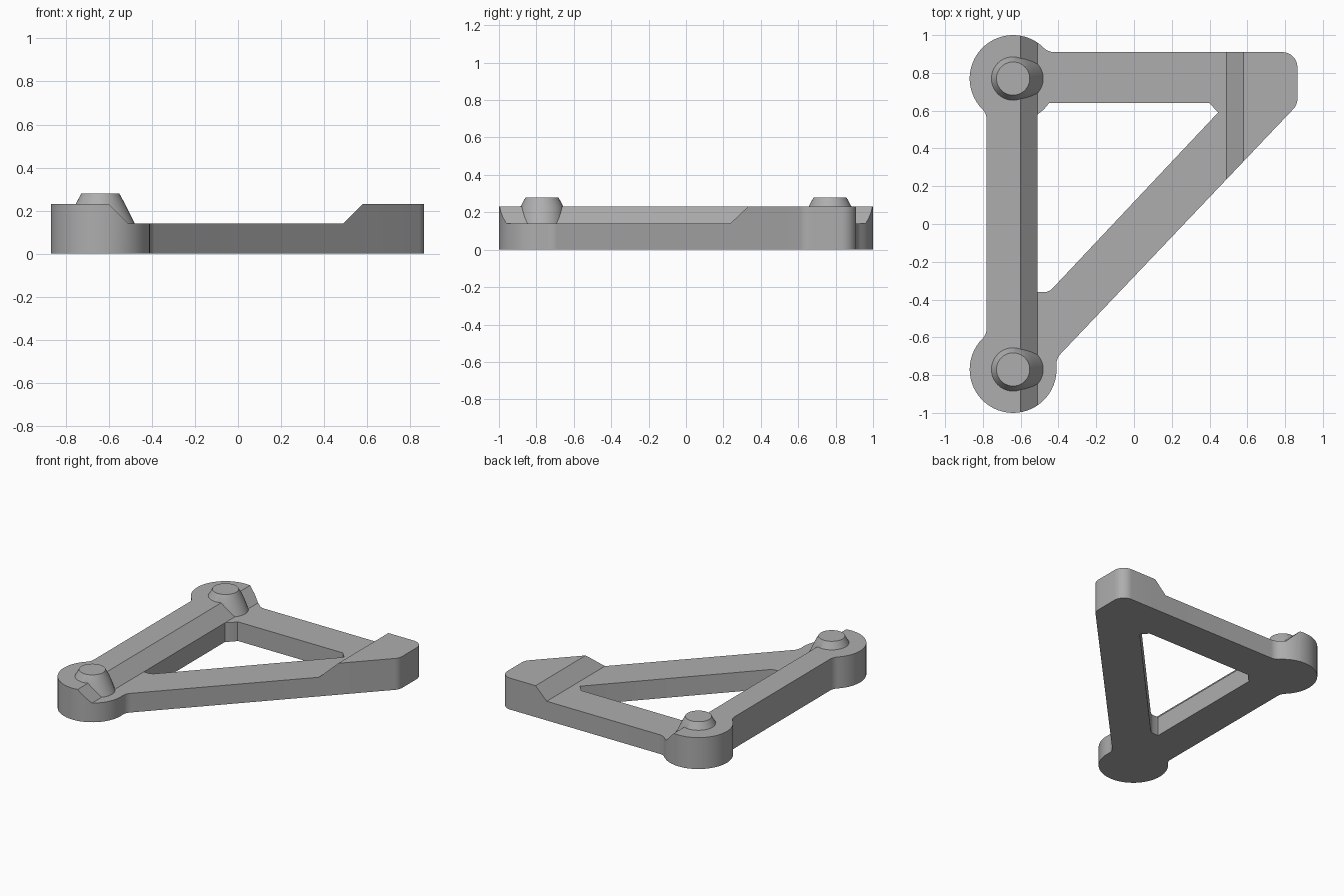
import bpy, bmesh
from math import cos, sin, radians, pi

cube = bpy.data.objects.get("Cube")
if cube:
    bpy.data.objects.remove(cube)

grey = bpy.data.materials.new("plain grey")
grey.use_nodes = True
colour = (0.42, 0.42, 0.42, 1)
grey.diffuse_color = colour
grey.node_tree.nodes["Principled BSDF"].inputs["Base Color"].default_value = colour


def arc(cx, cy, r, start, end, n):
    """Points on an arc, angles in degrees."""
    angles = [radians(start + (end - start) * i / n) for i in range(n + 1)]
    return [(cx + r * cos(a), cy + r * sin(a)) for a in angles]


def finish(name, bm):
    bmesh.ops.recalc_face_normals(bm, faces=bm.faces[:])
    mesh = bpy.data.meshes.new(name)
    bm.to_mesh(mesh)
    bm.free()
    mesh.materials.append(grey)
    obj = bpy.data.objects.new(name, mesh)
    bpy.context.collection.objects.link(obj)
    bpy.ops.object.select_all(action="DESELECT")
    obj.select_set(True)
    bpy.context.view_layer.objects.active = obj
    bpy.ops.object.shade_smooth_by_angle(angle=radians(25))
    return obj


# Frame sizes
PX, PY, BOSS, FILLET = -0.64, 0.77, 0.23, 0.08
LOW, HIGH = 0.14, 0.23
STEPS = [(-0.60, HIGH), (-0.51, LOW), (0.49, LOW), (0.58, HIGH)]


def top_height(x):
    """Height of the frame's upper surface along x."""
    if x <= STEPS[0][0]:
        return HIGH
    for (x0, z0), (x1, z1) in zip(STEPS, STEPS[1:]):
        if x <= x1:
            return z0 + (z1 - z0) * (x - x0) / (x1 - x0)
    return HIGH


# Outer outline: two round bosses, blended into three bars
outer = (arc(PX, -PY, BOSS, 135, 365, 36)
         + arc(-0.331, -0.743, FILLET, 185, 136.4, 6)
         + arc(0.785, 0.663, FILLET, -43.6, 0, 6)
         + arc(0.785, 0.83, FILLET, 0, 90, 10)
         + arc(-0.422, 0.99, FILLET, 270, 225, 6)
         + arc(PX, PY, BOSS, 45, 225, 30)
         + arc(-0.86, 0.552, FILLET, 45, 0, 6)
         + arc(-0.86, -0.552, FILLET, 0, -45, 6))
# Inner opening, with the boss showing in one corner
inner = (arc(PX, PY, BOSS, -55.6, -34.4, 4)
         + [(0.40, 0.64), (0.445, 0.59), (-0.44, -0.35), (-0.465, -0.36), (-0.51, -0.36)])

bm = bmesh.new()
for loop in (outer, inner):
    verts = [bm.verts.new((x, y, 0)) for x, y in loop]
    for a, b in zip(verts, verts[1:] + verts[:1]):
        bm.edges.new((a, b))
bmesh.ops.remove_doubles(bm, verts=bm.verts[:], dist=0.003)
bmesh.ops.triangle_fill(bm, use_beauty=True, edges=bm.edges[:])
for x, _ in STEPS:
    bmesh.ops.bisect_plane(bm, geom=bm.verts[:] + bm.edges[:] + bm.faces[:],
                           plane_co=(x, 0, 0), plane_no=(1, 0, 0), dist=0.0005)
raised = bmesh.ops.extrude_face_region(bm, geom=bm.faces[:], use_keep_orig=True)
for v in raised["geom"]:
    if isinstance(v, bmesh.types.BMVert):
        v.co.z = top_height(v.co.x)
finish("triangular_frame", bm)


# Pins: sheared foot along the slope, with a tapered cap
def pin(name, y, n=40):
    bm = bmesh.new()
    rings = []
    for cx, r, z in ((-0.595, 0.115, LOW - 0.001), (PX, 0.115, HIGH), (PX, 0.088, 0.28)):
        rings.append([bm.verts.new((cx + r * cos(2 * pi * i / n), y + r * sin(2 * pi * i / n), z))
                      for i in range(n)])
    for low, high in zip(rings, rings[1:]):
        for i in range(n):
            j = (i + 1) % n
            bm.faces.new((low[i], low[j], high[j], high[i]))
    bm.faces.new(rings[0][::-1])
    bm.faces.new(rings[-1])
    finish(name, bm)


pin("back_pin", PY)
pin("front_pin", -PY)
